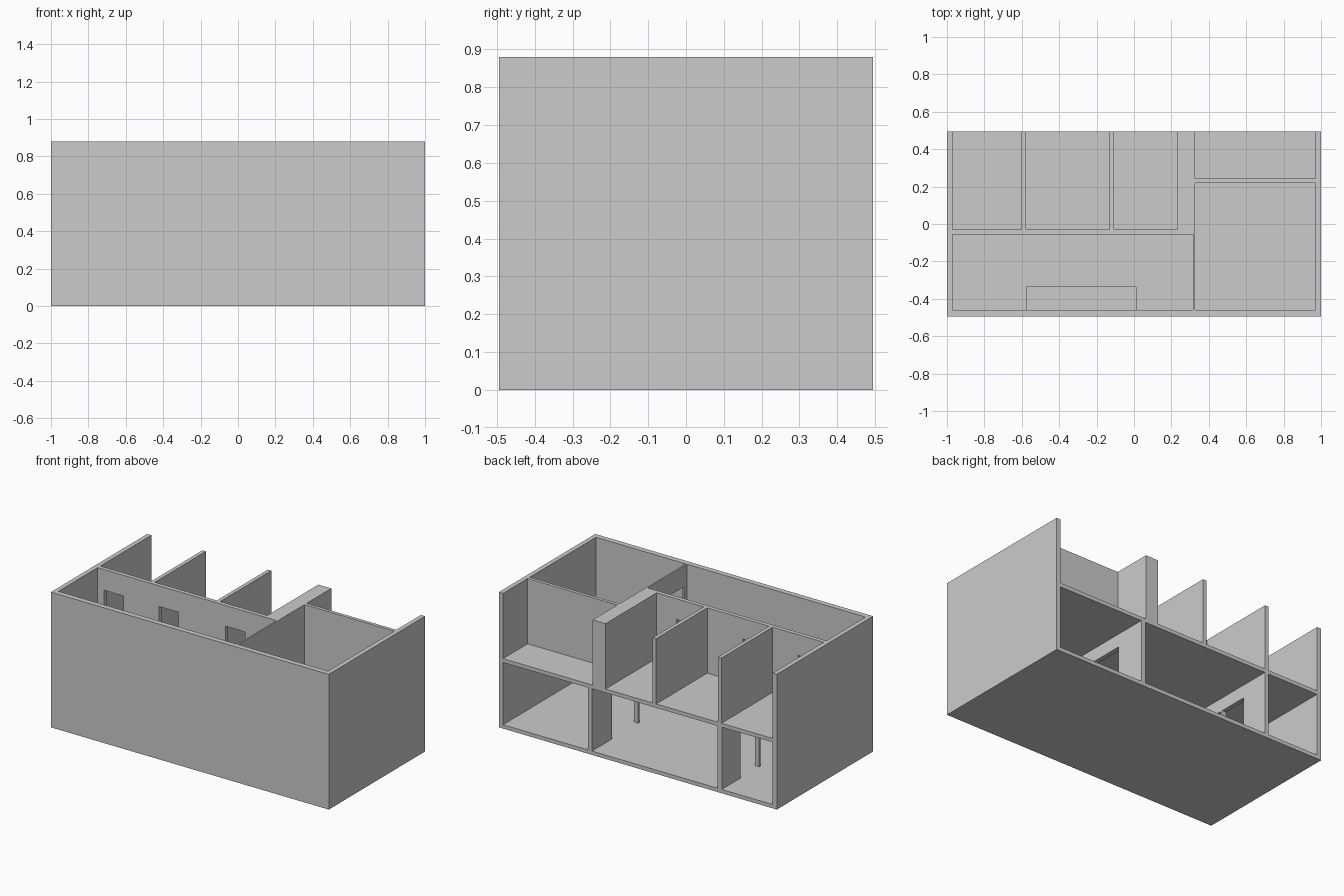
import bpy, bmesh

if "Cube" in bpy.data.objects:
    bpy.data.objects.remove(bpy.data.objects["Cube"])

BACK, FRONT = 0.495, -0.495
BASE, CEIL, UPPER, TOP = 0.025, 0.43, 0.455, 0.88


def extrude(name, points, vec):
    """Solid made by pushing a flat outline along a vector."""
    bm = bmesh.new()
    face = bm.faces.new([bm.verts.new(p) for p in points])
    new = bmesh.ops.extrude_face_region(bm, geom=[face])["geom"]
    bmesh.ops.translate(bm, vec=vec, verts=[g for g in new if isinstance(g, bmesh.types.BMVert)])
    bmesh.ops.recalc_face_normals(bm, faces=bm.faces)
    mesh = bpy.data.meshes.new(name)
    bm.to_mesh(mesh)
    bm.free()
    obj = bpy.data.objects.new(name, mesh)
    bpy.context.collection.objects.link(obj)
    return obj


def box(name, x0, x1, y0, y1, z0, z1):
    return extrude(name, [(x0, y0, z0), (x1, y0, z0), (x1, y1, z0), (x0, y1, z0)], (0, 0, z1 - z0))


def wall(name, axis, a0, a1, b0, b1, z0, z1, doors=(), head=0):
    """Wall running along axis from a0 to a1, b0..b1 thick, with door notches."""
    prof = [(a0, z0)]
    for d0, d1 in sorted(doors):
        prof += [(d0, z0), (d0, head), (d1, head), (d1, z0)]
    prof += [(a1, z0), (a1, z1), (a0, z1)]
    if axis == 'x':
        return extrude(name, [(a, b0, z) for a, z in prof], (0, b1 - b0, 0))
    return extrude(name, [(b0, a, z) for a, z in prof], (b1 - b0, 0, 0))


# Outer shell, open at the back and top
box("ground_floor", -1, 1, FRONT, BACK, 0, BASE)
box("left_wall", -1, -0.97, FRONT, BACK, BASE, TOP)
box("right_wall", 0.97, 1, FRONT, BACK, BASE, TOP)
box("front_wall", -0.97, 0.97, FRONT, -0.46, BASE, TOP)

# Upper floor with a stairwell opening along the front wall
extrude("upper_floor", [(-0.97, -0.46, CEIL), (-0.575, -0.46, CEIL), (-0.575, -0.337, CEIL),
                        (0.01, -0.337, CEIL), (0.01, -0.46, CEIL), (0.97, -0.46, CEIL),
                        (0.97, BACK, CEIL), (-0.97, BACK, CEIL)], (0, 0, UPPER - CEIL))

# Lower partitions with openings
wall("lower_right_partition", 'y', -0.46, BACK, 0.33, 0.36, BASE, CEIL,
     [(0.02, 0.29), (-0.25, 0.005)], 0.345)
wall("lower_left_partition", 'y', -0.46, BACK, -0.604, -0.575, BASE, CEIL,
     [(0.11, 0.30), (-0.09, 0.095)], 0.345)

# Upper hallway wall with three doors
wall("hallway_wall", 'x', -0.97, 0.315, -0.057, -0.03, UPPER, TOP,
     [(-0.925, -0.785), (-0.53, -0.39), (-0.05, 0.09)], 0.745)

# Upper bedroom partitions
for name, x0, x1 in (("bedroom_partition_left", -0.602, -0.577),
                     ("bedroom_partition_middle", -0.132, -0.107),
                     ("thick_partition", 0.232, 0.325)):
    box(name, x0, x1, -0.03, BACK, UPPER, TOP)

# Hallway end wall with door, and cross wall between the right rooms
wall("hallway_end_wall", 'y', -0.46, -0.03, 0.315, 0.325, UPPER, TOP, [(-0.43, -0.29)], 0.745)
box("right_cross_wall", 0.325, 0.97, 0.22, 0.242, UPPER, TOP)
